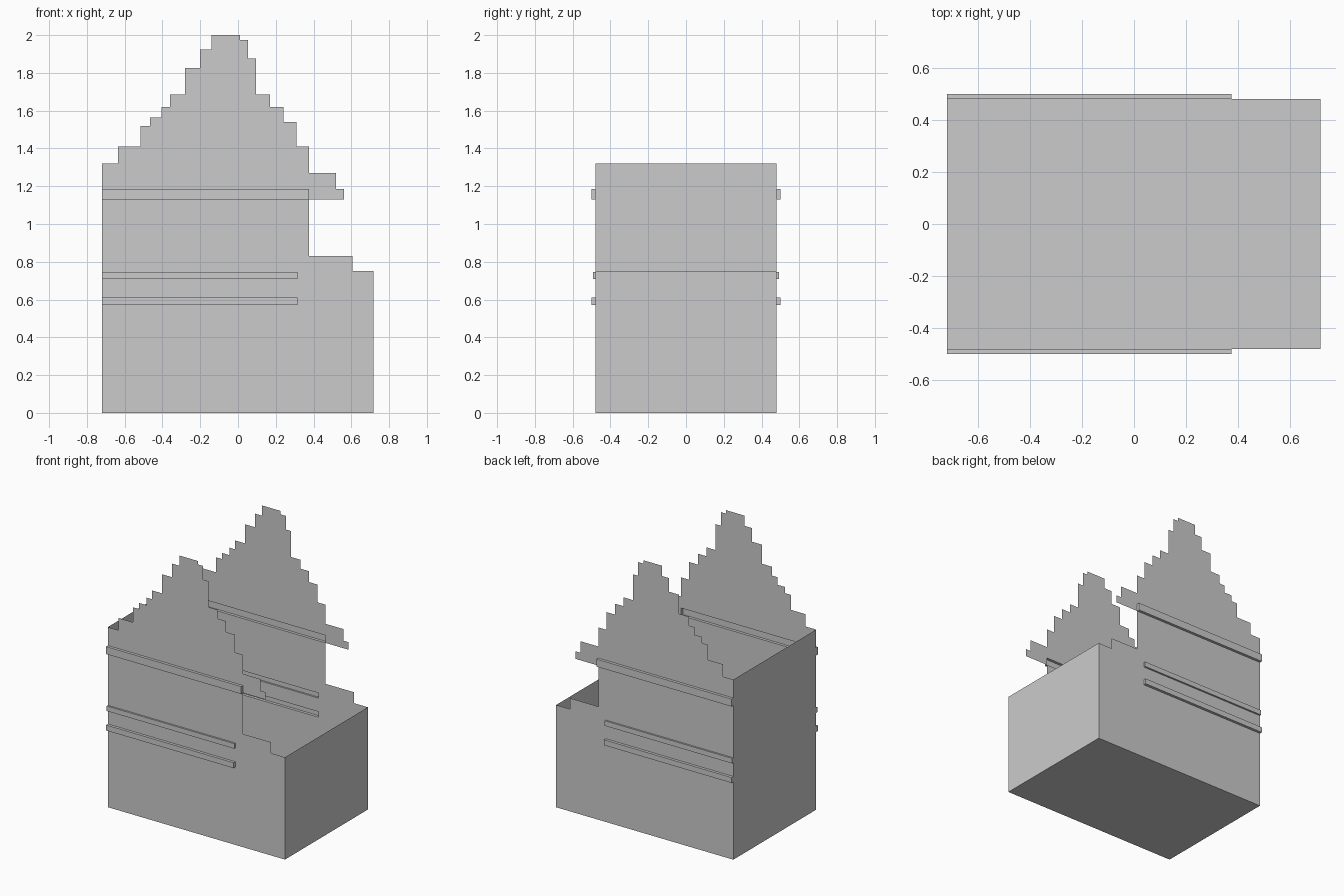
import bpy

if "Cube" in bpy.data.objects:
    bpy.data.objects.remove(bpy.data.objects["Cube"])

LEFT, RIGHT, WALL_Y = -0.72, 0.717, 0.48

grey = bpy.data.materials.new("plain grey")
grey.diffuse_color = (0.6, 0.6, 0.6, 1)
grey.use_nodes = True
grey.node_tree.nodes["Principled BSDF"].inputs["Base Color"].default_value = grey.diffuse_color


def make(name, verts, faces, mirror=False):
    mesh = bpy.data.meshes.new(name)
    mesh.from_pydata(verts, [], faces)
    mesh.materials.append(grey)
    obj = bpy.data.objects.new(name, mesh)
    bpy.context.collection.objects.link(obj)
    if mirror:
        mod = obj.modifiers.new("mirror", 'MIRROR')
        mod.use_axis = (False, True, False)
        mod.use_mirror_merge = False
    return obj


# Stepped skyline: each tread runs at height z until x_end
treads = [(-.635, 1.32), (-.515, 1.41), (-.465, 1.52), (-.405, 1.565), (-.36, 1.62),
          (-.28, 1.685), (-.2, 1.825), (-.14, 1.925), (.01, 2.0), (.052, 1.975),
          (.095, 1.875), (.17, 1.685), (.24, 1.62), (.31, 1.54), (.375, 1.41),
          (.52, 1.27), (.56, 1.185), (.375, 1.13), (.605, .83), (RIGHT, .75)]
# Hollow ledges: name, z bottom, z top, x end, outer y
ledges = [("lower_ledge", .57, .61, .315, .50),
          ("middle_ledge", .71, .747, .315, .493),
          ("upper_ledge", 1.13, 1.185, .375, .50)]

# Gable walls: skyline outline with slots where the hollow ledges open inward
outline, x = [], LEFT
for x_end, z in treads:
    outline += [(x, z), (x_end, z)]
    x = x_end
outline += [(RIGHT, 0), (LEFT, 0)]
for _, z0, z1, x_end, _ in ledges:
    outline += [(LEFT, z0), (x_end, z0), (x_end, z1), (LEFT, z1)]
# Listed anticlockwise as seen from the front, so the wall faces outward
outline.reverse()
make("gable_walls", [(x, -WALL_Y, z) for x, z in outline],
     [list(range(len(outline)))], mirror=True)

# Ledges: boxes with no inner side
for name, z0, z1, x_end, y in ledges:
    verts = [(px, -py, pz) for py in (WALL_Y, y)
             for px, pz in ((LEFT, z0), (x_end, z0), (x_end, z1), (LEFT, z1))]
    faces = [(4, 5, 6, 7)] + [(i, (i + 1) % 4, (i + 1) % 4 + 4, i + 4) for i in range(4)]
    make(name, verts, faces, mirror=True)


# End walls and floor
def end_wall(name, x, height, order):
    corners = [(x, -WALL_Y, 0), (x, WALL_Y, 0), (x, WALL_Y, height), (x, -WALL_Y, height)]
    make(name, corners, [order])


end_wall("tall_end_wall", LEFT, 1.32, (3, 2, 1, 0))
end_wall("low_end_wall", RIGHT, .75, (0, 1, 2, 3))
make("floor", [(LEFT, -WALL_Y, 0), (LEFT, WALL_Y, 0), (RIGHT, WALL_Y, 0), (RIGHT, -WALL_Y, 0)],
     [(0, 1, 2, 3)])
